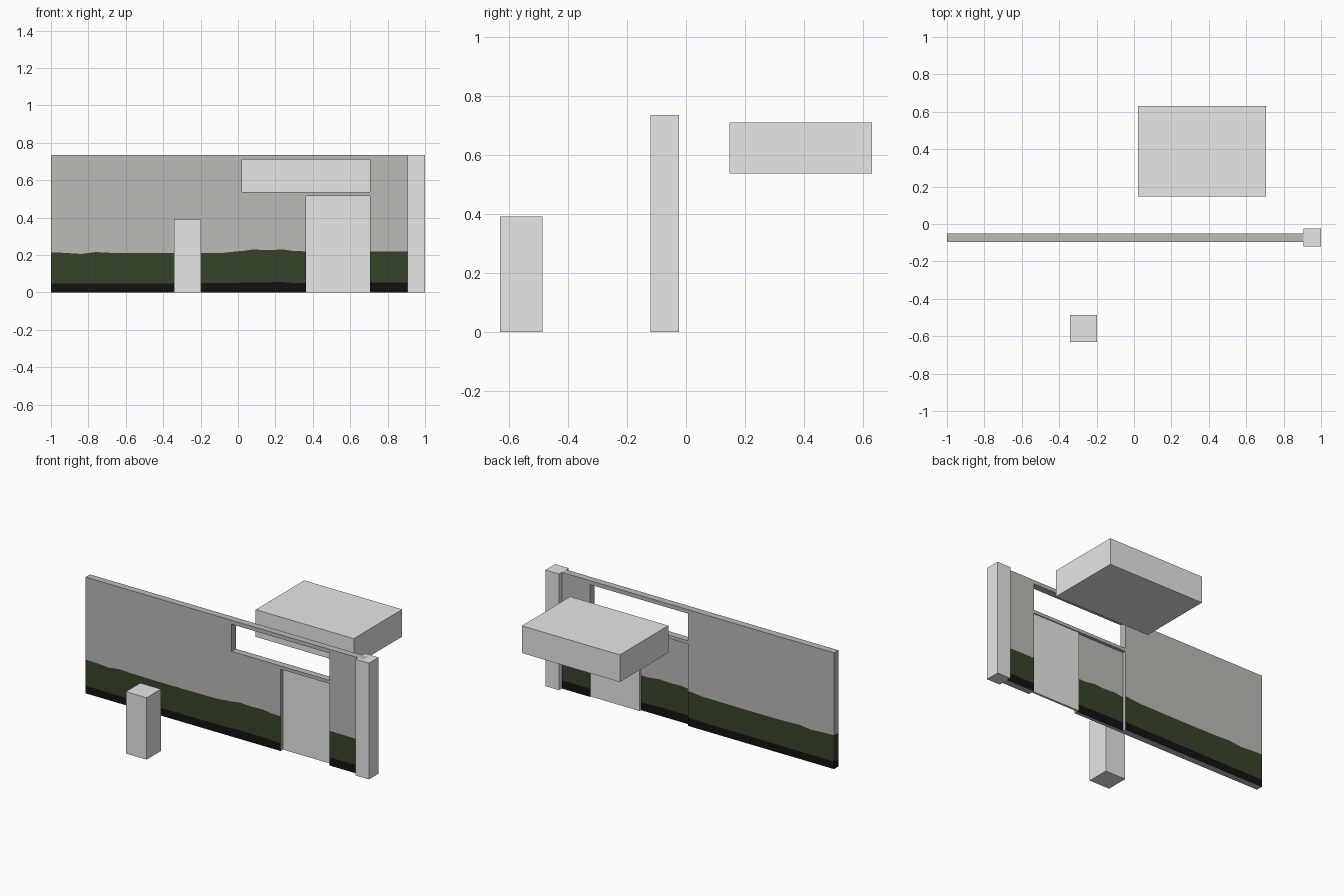
import bpy, bmesh

if "Cube" in bpy.data.objects:
    bpy.data.objects.remove(bpy.data.objects["Cube"])


def material(name, rgb):
    m = bpy.data.materials.new(name)
    m.diffuse_color = (*rgb, 1)
    m.use_nodes = True
    m.node_tree.nodes["Principled BSDF"].inputs["Base Color"].default_value = m.diffuse_color
    return m


PALE = material("pale grey", (0.8, 0.8, 0.8))
WALL = material("wall grey", (0.5, 0.495, 0.47))
GREEN = material("dark green", (0.037, 0.057, 0.024))
BLACK = material("near black", (0.006, 0.006, 0.007))


def make_object(name, bm, mats):
    mesh = bpy.data.meshes.new(name)
    bm.to_mesh(mesh)
    bm.free()
    for m in mats:
        mesh.materials.append(m)
    ob = bpy.data.objects.new(name, mesh)
    bpy.context.collection.objects.link(ob)
    return ob


def box(name, lo, hi, mat):
    bm = bmesh.new()
    bmesh.ops.create_cube(bm, size=1)
    for v in bm.verts:
        v.co = [lo[i] + (v.co[i] + 0.5) * (hi[i] - lo[i]) for i in range(3)]
    return make_object(name, bm, [mat])


# Free-standing blocks and the sliding door
box("end_post", (0.905, -0.12, 0), (1.0, -0.024, 0.735), PALE)
box("small_pillar", (-0.343, -0.631, 0), (-0.198, -0.487, 0.391), PALE)
box("rear_block", (0.021, 0.147, 0.538), (0.707, 0.631, 0.71), PALE)
box("sliding_door", (0.364, -0.071, 0), (0.707, -0.057, 0.517), PALE)

# Wall: cells in x, depth and height; the paint lines follow a wavy edge
paint = [(-1, .214), (-.93, .212), (-.84, .206), (-.76, .216), (-.68, .212),
         (-.5, .21), (-.343, .21), (-.198, .211), (-.08, .212), (0, .22), (.021, .221),
         (.08, .23), (.16, .226), (.24, .23), (.3, .221), (.364, .22),
         (.535, .222), (.707, .22), (.8, .219), (.9475, .218)]
xs = [p[0] for p in paint]
ys = [-0.095, -0.071, -0.051]
NX, NY, NZ = len(xs) - 1, 2, 6


def height(i, k):
    black = 0.047 + 0.006 * (xs[i] + 1) / 2 + (0.004 if 0 < xs[i] < 0.3 else 0)
    return (0, black, paint[i][1], 0.517, 0.538, 0.71, 0.735)[k]


def solid(i, j, k):
    if not (0 <= i < NX and 0 <= j < NY and 0 <= k < NZ):
        return False
    x = (xs[i] + xs[i + 1]) / 2
    if k == 4 and 0.021 < x < 0.707:      # long window
        return False
    if k < 3 and 0.364 < x < 0.707:       # doorway
        return False
    if k < 3 and j == 1 and 0.021 < x < 0.707:   # door pocket in the back
        return False
    return True


bm = bmesh.new()
grid = {}


def vert(i, j, k):
    if (i, j, k) not in grid:
        grid[i, j, k] = bm.verts.new((xs[i], ys[j], height(i, k)))
    return grid[i, j, k]


SIDES = {
    (-1, 0, 0): [(0, 0, 0), (0, 0, 1), (0, 1, 1), (0, 1, 0)],
    (1, 0, 0): [(1, 0, 0), (1, 1, 0), (1, 1, 1), (1, 0, 1)],
    (0, -1, 0): [(0, 0, 0), (1, 0, 0), (1, 0, 1), (0, 0, 1)],
    (0, 1, 0): [(0, 1, 0), (0, 1, 1), (1, 1, 1), (1, 1, 0)],
    (0, 0, -1): [(0, 0, 0), (0, 1, 0), (1, 1, 0), (1, 0, 0)],
    (0, 0, 1): [(0, 0, 1), (1, 0, 1), (1, 1, 1), (0, 1, 1)],
}
for i in range(NX):
    for j in range(NY):
        for k in range(NZ):
            if not solid(i, j, k):
                continue
            for d, corners in SIDES.items():
                if solid(i + d[0], j + d[1], k + d[2]):
                    continue
                f = bm.faces.new([vert(i + a, j + b, k + c) for a, b, c in corners])
                # paint on the front, back and outer end; reveals stay grey
                painted = d[1] != 0 or (d[0] == -1 and i == 0)
                f.material_index = {0: 2, 1: 1}.get(k, 0) if painted else 0
make_object("wall", bm, [WALL, GREEN, BLACK])
